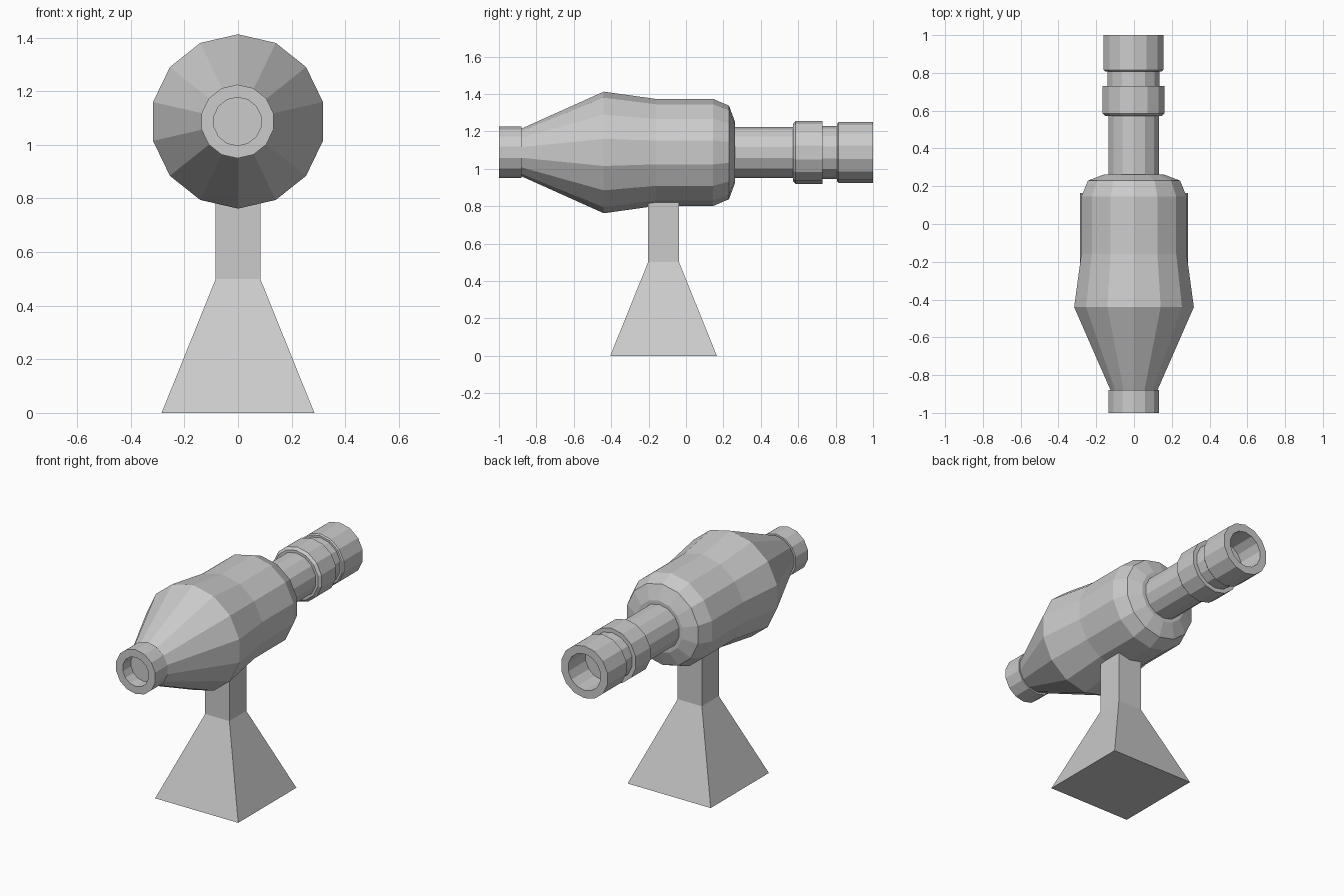
import bpy, bmesh
from math import sin, cos, tau

old = bpy.data.objects.get("Cube")
if old:
    bpy.data.objects.remove(old)

SIDES = 14
AXIS_Z = 1.087

grey = bpy.data.materials.new("plain_grey")
grey.use_nodes = True
colour = (0.6, 0.6, 0.6, 1)
grey.diffuse_color = colour
grey.node_tree.nodes["Principled BSDF"].inputs["Base Color"].default_value = colour


def finish(name, bm):
    bmesh.ops.recalc_face_normals(bm, faces=bm.faces)
    mesh = bpy.data.meshes.new(name)
    bm.to_mesh(mesh)
    bm.free()
    mesh.materials.append(grey)
    obj = bpy.data.objects.new(name, mesh)
    bpy.context.collection.objects.link(obj)
    return obj


def loft(name, rings):
    """Skin a list of point rings and cap both ends."""
    bm = bmesh.new()
    loops = [[bm.verts.new(p) for p in ring] for ring in rings]
    for a, b in zip(loops, loops[1:]):
        n = len(a)
        for i in range(n):
            j = (i + 1) % n
            bm.faces.new((a[i], a[j], b[j], b[i]))
    bm.faces.new(loops[0])
    bm.faces.new(loops[-1])
    return finish(name, bm)


def lathe(name, profile, x=0.0):
    """Turn (y, radius) pairs around the long axis, one corner on top."""
    angles = [tau * i / SIDES for i in range(SIDES)]
    return loft(name, [[(x + r * sin(a), y, AXIS_Z + r * cos(a)) for a in angles]
                       for y, r in profile])


def square(half, z, y=-0.12):
    return [(sx * half, y + sy * half, z)
            for sx, sy in ((-1, -1), (1, -1), (1, 1), (-1, 1))]


# Main faceted body
lathe("body", [(-0.885, 0.125), (-0.44, 0.325), (-0.16, 0.286),
               (0.145, 0.286), (0.23, 0.25), (0.263, 0.16)])

# Front nozzle with a shallow recess
lathe("front_nozzle", [(-0.88, 0.1375), (-1.0, 0.1375), (-1.0, 0.09),
                       (-0.92, 0.09)], -0.002)

# Rear barrel, collar and hollow end
lathe("rear_barrel", [(0.2, 0.137), (0.6, 0.137)], -0.002)
lathe("rear_collar", [(0.572, 0.153), (0.586, 0.168), (0.73, 0.168)], -0.002)
lathe("rear_neck", [(0.7, 0.142), (0.83, 0.142)], -0.003)
lathe("rear_muzzle", [(0.808, 0.155), (0.815, 0.162), (1.0, 0.162),
                      (1.0, 0.113), (0.815, 0.113)], -0.003)

# Stand: flared foot and square post
loft("stand_foot", [square(0.285, 0), square(0.083, 0.5)])
loft("stand_post", [square(0.083, 0.5), square(0.083, 0.82)])
